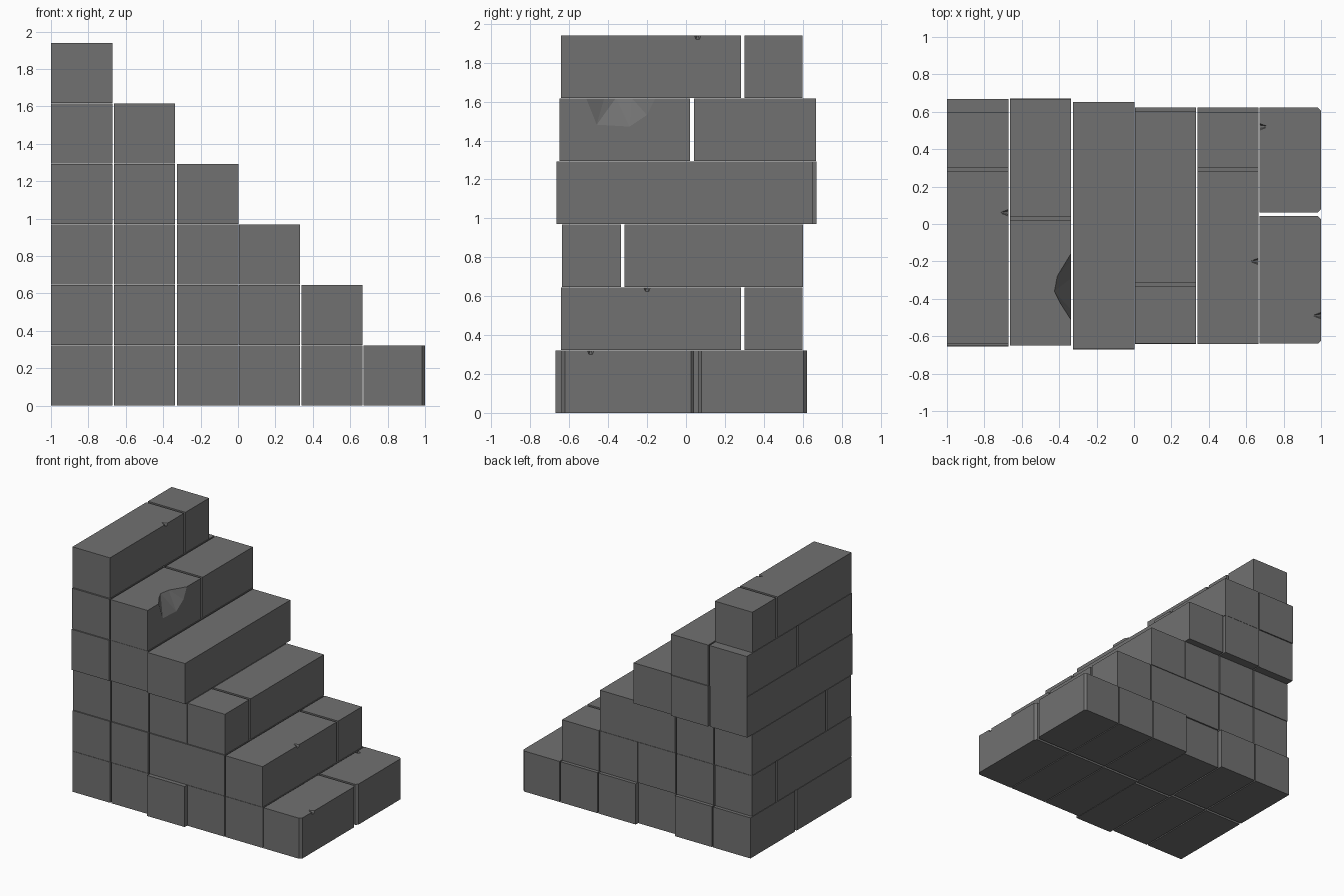
import bpy, bmesh

if "Cube" in bpy.data.objects:
    bpy.data.objects.remove(bpy.data.objects["Cube"])

stone = bpy.data.materials.new("dark grey stone")
stone.diffuse_color = (0.165, 0.165, 0.165, 1)
stone.use_nodes = True
stone.node_tree.nodes["Principled BSDF"].inputs["Base Color"].default_value = stone.diffuse_color

H = 1.943 / 6          # course height
X = [(-1, -0.672), (-0.662, -0.337), (-0.327, 0.002),
     (0.005, 0.332), (0.34, 0.665), (0.672, 1)]

# each course: front end, back end, joint position (None = one long block)
COURSES = [(-0.64, 0.622, 0.052), (-0.642, 0.6, 0.292), (-0.638, 0.602, -0.325),
           (-0.665, 0.652, None), (-0.65, 0.668, 0.03), (-0.642, 0.598, 0.292)]
# forward / backward shift of single rows: (course, column)
SHIFT = {(0, 2): -0.03, (3, 0): 0.01, (3, 1): 0.018}


def make_object(name, bm):
    bmesh.ops.recalc_face_normals(bm, faces=bm.faces)
    me = bpy.data.meshes.new(name)
    bm.to_mesh(me)
    bm.free()
    me.materials.append(stone)
    ob = bpy.data.objects.new(name, me)
    bpy.context.collection.objects.link(ob)
    return ob


def block(name, x0, x1, y0, y1, z0, z1, bev=0.017):
    bm = bmesh.new()
    bmesh.ops.create_cube(bm, size=1)
    for v in bm.verts:
        v.co.x = x1 if v.co.x > 0 else x0
        v.co.y = y1 if v.co.y > 0 else y0
        v.co.z = z1 if v.co.z > 0 else z0
    # chamfer the top rim and the two upright edges on the step side
    edges = []
    for e in bm.edges:
        a, b = (v.co for v in e.verts)
        top = a.z == z1 and b.z == z1
        upright = a.z != b.z and a.x == x1
        if top or upright:
            edges.append(e)
    bmesh.ops.bevel(bm, geom=edges, offset=bev, segments=1, affect='EDGES')
    return make_object(name, bm)


def chip(name, target, points):
    """Cut the convex hull of points out of a block."""
    bm = bmesh.new()
    for p in points:
        bm.verts.new(p)
    res = bmesh.ops.convex_hull(bm, input=bm.verts)
    junk = [g for g in res["geom_interior"] if isinstance(g, bmesh.types.BMVert)]
    bmesh.ops.delete(bm, geom=junk, context='VERTS')
    cutter = make_object(name, bm)
    cutter.hide_render = True
    cutter.hide_viewport = True
    cutter.display_type = 'WIRE'
    m = target.modifiers.new("chip", 'BOOLEAN')
    m.operation, m.solver, m.object = 'DIFFERENCE', 'EXACT', cutter


def notch(name, target, x, y, z, side=1):
    """Small nick in the top edge at x, cutting inward."""
    o, i = x + 0.02 * side, x - 0.055 * side
    chip(name, target, [(o, y - 0.035, z + 0.02), (o, y + 0.035, z + 0.02),
                        (o, y - 0.012, z - 0.032), (o, y + 0.012, z - 0.032),
                        (i, y, z + 0.004)])


# stacked courses, each one column shorter than the one below
blocks = {}
for lv, (front, back, joint) in enumerate(COURSES):
    for c in range(6 - lv):
        s = SHIFT.get((lv, c), 0)
        spans = [(front, back)]
        if joint is not None:
            spans = [(front, joint - 0.01), (joint + 0.01, back)]
        for k, (a, b) in enumerate(spans):
            part = "front" if k == 0 else "back"
            blocks[lv, c, k] = block(f"step_block_{lv + 1}_{c + 1}_{part}", *X[c],
                                     a + s, b + s, lv * H, (lv + 1) * H - 0.003)

# small nicks
notch("nick_bottom_right", blocks[0, 5, 0], 1.0, -0.49, H)
notch("nick_bottom_left", blocks[0, 5, 1], 0.672, 0.52, H, -1)
notch("nick_second", blocks[1, 4, 0], 0.665, -0.2, 2 * H)
notch("nick_top", blocks[5, 0, 0], -0.672, 0.06, 6 * H)

# large broken corner on the fifth step
xs, zt = X[1][1], 5 * H
chip("broken_edge", blocks[4, 1, 0],
     [(xs + 0.001, y, z) for y, z in
      ((-0.515, zt), (-0.46, 1.48), (-0.29, 1.47), (-0.2, 1.53), (-0.155, zt))] +
     [(xs - 0.09, -0.36, zt), (xs - 0.075, -0.28, zt), (xs - 0.06, -0.42, zt)])
